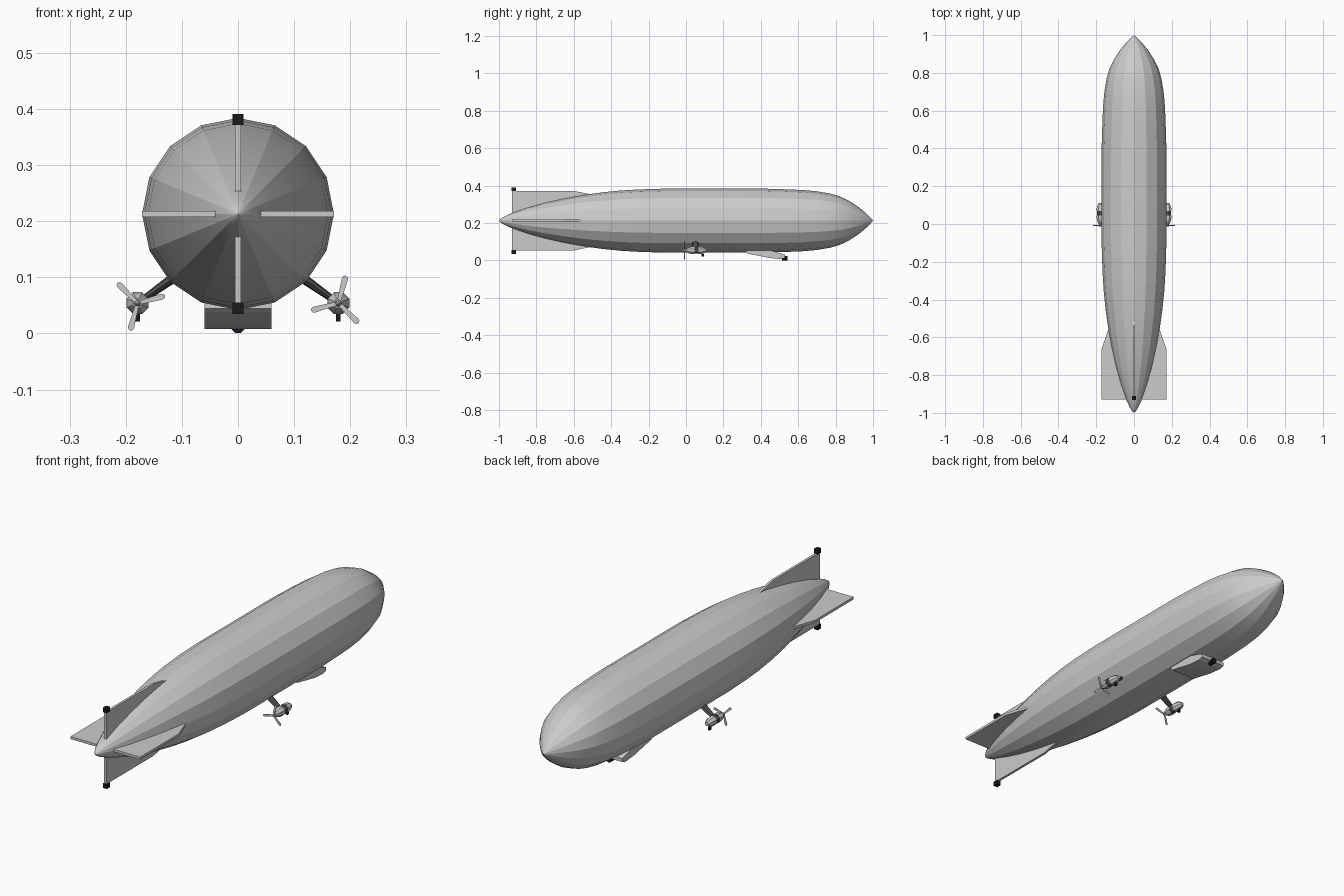
import bpy, bmesh
from math import sin, cos, pi, radians
from mathutils import Vector, Matrix

if "Cube" in bpy.data.objects:
    bpy.data.objects.remove(bpy.data.objects["Cube"])

AXIS = 0.213  # height of the hull centre line


def material(name, v):
    m = bpy.data.materials.new(name)
    m.diffuse_color = (v, v, v, 1)
    m.use_nodes = True
    m.node_tree.nodes["Principled BSDF"].inputs["Base Color"].default_value = m.diffuse_color
    return m


BLACK = material("black", 0.01)
DARK = material("dark_grey", 0.08)


def finish(name, bm, mat=None):
    bmesh.ops.recalc_face_normals(bm, faces=bm.faces)
    me = bpy.data.meshes.new(name)
    bm.to_mesh(me)
    bm.free()
    ob = bpy.data.objects.new(name, me)
    bpy.context.collection.objects.link(ob)
    if mat:
        me.materials.append(mat)
    return ob


def lathe(name, profile, sides, centre, mat=None, phase=0.0):
    """Revolve (y, radius) points about y; smooth lengthwise, creased between sides."""
    bm = bmesh.new()
    rings = []
    for y, r in profile:
        n = 1 if r == 0 else sides
        rings.append([bm.verts.new((centre[0] + r * sin(2 * pi * (i + phase) / sides),
                                    centre[1] + y,
                                    centre[2] + r * cos(2 * pi * (i + phase) / sides)))
                      for i in range(n)])
    for a, b in zip(rings, rings[1:]):
        for i in range(sides):
            j = (i + 1) % sides
            quad = [a[i % len(a)], a[j % len(a)], b[j % len(b)], b[i % len(b)]]
            f = bm.faces.new(list(dict.fromkeys(quad)))
            f.smooth = True
        for i in range(sides):
            e = bm.edges.get((a[i % len(a)], b[i % len(b)]))
            if e:
                e.smooth = False
    for ring in (rings[0], rings[-1]):
        if len(ring) > 1:
            bm.faces.new(ring)
            for e in bm.edges:
                if e.verts[0] in ring and e.verts[1] in ring:
                    e.smooth = False
    return finish(name, bm, mat)


def plate(name, outline, thick, matrix, mat=None):
    """Extrude a flat 2D outline, centred on its plane, then place it."""
    bm = bmesh.new()
    f = bm.faces.new([bm.verts.new((u, v, -thick / 2)) for u, v in outline])
    ext = bmesh.ops.extrude_face_region(bm, geom=[f])
    bmesh.ops.translate(bm, vec=(0, 0, thick),
                        verts=[g for g in ext["geom"] if isinstance(g, bmesh.types.BMVert)])
    bm.transform(matrix)
    return finish(name, bm, mat)


def box(name, centre, size, mat=None):
    bm = bmesh.new()
    bmesh.ops.create_cube(bm, size=1)
    bm.transform(Matrix.Translation(centre) @ Matrix.Diagonal((*size, 1)))
    return finish(name, bm, mat)


# Hull: sixteen-sided envelope
hull = [(-1, 0), (-0.99, 0.011), (-0.97, 0.023), (-0.93, 0.041), (-0.85, 0.069),
        (-0.75, 0.097), (-0.65, 0.119), (-0.55, 0.137), (-0.45, 0.151), (-0.35, 0.161),
        (-0.25, 0.167), (-0.12, 0.171), (0.42, 0.171), (0.52, 0.168), (0.62, 0.164),
        (0.7, 0.157), (0.77, 0.145), (0.82, 0.131), (0.87, 0.107), (0.92, 0.075),
        (0.96, 0.042), (0.985, 0.017), (1, 0)]
lathe("hull", hull, 16, (0, 0, AXIS))

# Tail fins, with (outward, along) outlines
side_fin = [(0.02, -0.93), (0.171, -0.93), (0.171, -0.66), (0.135, -0.555), (0.02, -0.555)]
upright_fin = [(0.02, -0.93), (0.159, -0.93), (0.159, -0.6), (0.139, -0.5), (0.02, -0.5)]
lift = Matrix.Translation((0, 0, AXIS))
for k, name in enumerate(("right_fin", "top_fin", "left_fin", "bottom_fin")):
    turn = Matrix.Rotation(-k * pi / 2, 4, 'Y')
    plate(name, upright_fin if k % 2 else side_fin, 0.011, lift @ turn)

# Black blocks on the upright fin tips
for name, s in (("top_tail_light", 1), ("bottom_tail_light", -1)):
    box(name, (0, -0.921, AXIS + s * 0.168), (0.02, 0.023, 0.02), BLACK)

# Cabin under the nose: side profile (y, z) extruded across x
to_side = Matrix(((0, 0, 1, 0), (1, 0, 0, 0), (0, 1, 0, 0), (0, 0, 0, 1)))
plate("cabin", [(0.32, 0.06), (0.32, 0.044), (0.33, 0.037), (0.45, 0.013), (0.51, 0.008),
                (0.53, 0.014), (0.53, 0.03), (0.46, 0.052)], 0.12, to_side)
lathe("cabin_bumper", [(-0.015, 0.013), (0.015, 0.013)], 8, (0, 0.527, 0.013), BLACK, 0.5)

# Engines on both sides
for side, s, first in (("right", 1, 75), ("left", -1, 15)):
    c = Vector((s * 0.179, 0, 0.054))
    lathe(side + "_engine_rear", [(0, 0.009), (0.012, 0.016), (0.03, 0.021), (0.045, 0.021)],
          8, c, None, 0.5)
    lathe(side + "_engine_band", [(0.045, 0.0195), (0.068, 0.0195)], 8, c, DARK, 0.5)
    lathe(side + "_engine_nose", [(0.068, 0.021), (0.085, 0.02), (0.1, 0.015), (0.111, 0.008)],
          8, c, None, 0.5)
    lathe(side + "_propeller_hub", [(-0.016, 0), (-0.012, 0.005), (0.002, 0.007)], 8, c)
    box(side + "_engine_foot", c + Vector((0, 0.09, -0.026)), (0.008, 0.012, 0.014), BLACK)

    # Three blades with rounded, wider tips
    blade = [(0, -0.003), (0.044, -0.0055), (0.049, -0.004), (0.051, 0),
             (0.049, 0.004), (0.044, 0.0055), (0, 0.003)]
    for k in range(3):
        turn = Matrix.Rotation(-radians(first + 120 * k), 4, 'Y')
        place = Matrix.Translation(c + Vector((0, -0.008, 0))) @ turn
        plate(f"{side}_propeller_blade_{k + 1}", blade, 0.003,
              place @ Matrix.Rotation(pi / 2, 4, 'X'))

    # Strut widening towards the hull
    a, b = Vector((s * 0.17, 0.05, 0.06)), Vector((s * 0.112, 0.05, 0.101))
    d = b - a
    bm = bmesh.new()
    bmesh.ops.create_cone(bm, cap_ends=True, segments=8, radius1=0.006, radius2=0.009,
                          depth=d.length)
    bm.transform(Matrix.Translation((a + b) / 2) @ d.to_track_quat('Z', 'Y').to_matrix().to_4x4()
                 @ Matrix.Diagonal((1, 1, 1, 1)))
    bm.transform(Matrix.Translation((0, 0.05, 0)) @ Matrix.Diagonal((1, 2.2, 1, 1))
                 @ Matrix.Translation((0, -0.05, 0)))
    finish(side + "_engine_strut", bm, DARK)
